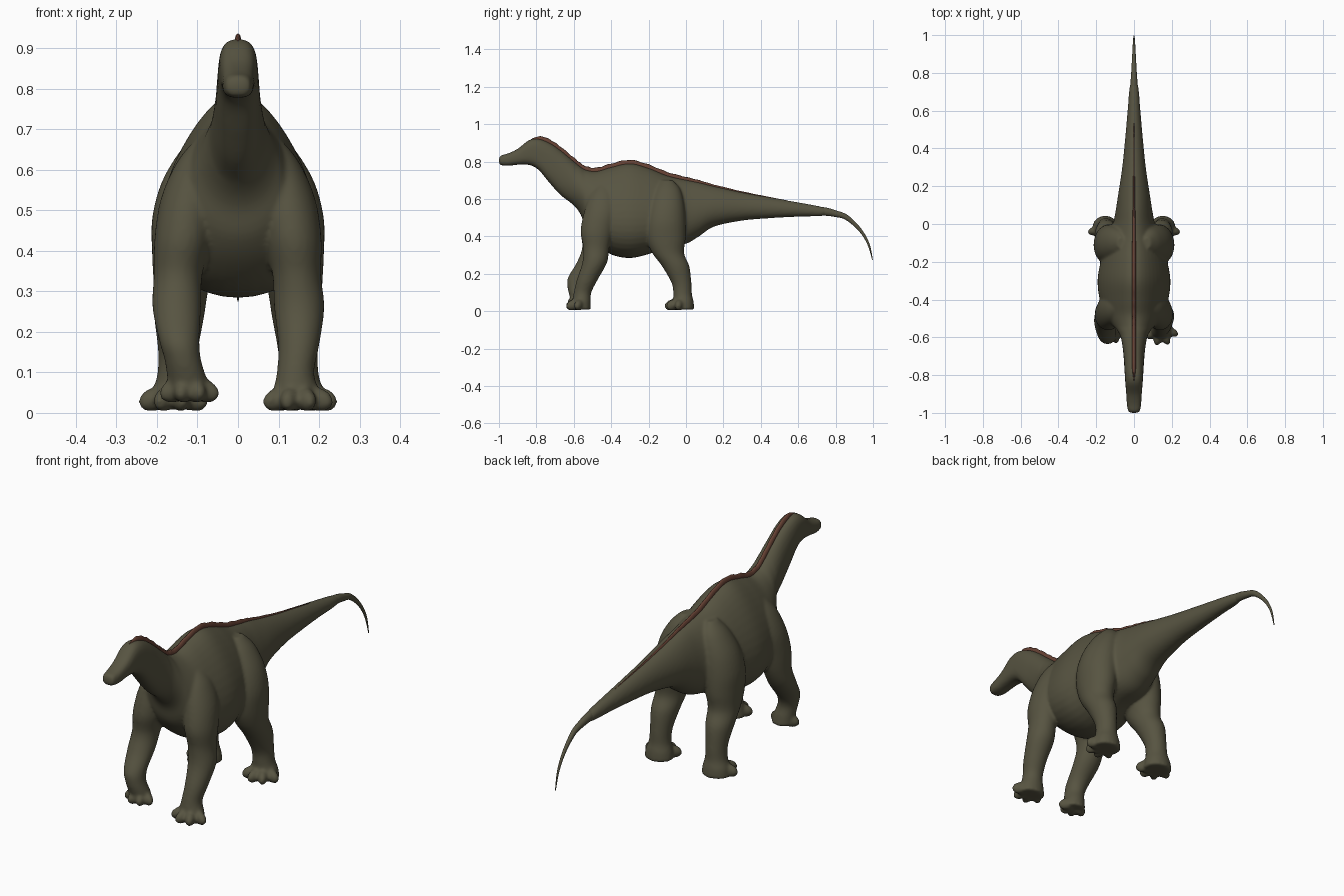
import bpy, bmesh, math
from mathutils import Matrix, Vector

if "Cube" in bpy.data.objects:
    bpy.data.objects.remove(bpy.data.objects["Cube"], do_unlink=True)


def material(name, rgb):
    m = bpy.data.materials.new(name)
    m.use_nodes = True
    m.diffuse_color = (*rgb, 1)
    node = m.node_tree.nodes["Principled BSDF"]
    node.inputs["Base Color"].default_value = (*rgb, 1)
    node.inputs["Roughness"].default_value = 0.8
    return m


olive = material("olive hide", (0.095, 0.088, 0.053))
brown = material("brown ridge", (0.13, 0.052, 0.033))


def spline(keys, steps):
    """Catmull-Rom interpolation through tuples of any length."""
    ext = [keys[0]] + list(keys) + [keys[-1]]
    out = []
    for i in range(len(keys) - 1):
        a, b, c, d = ext[i:i + 4]
        for s in range(steps):
            t = s / steps
            out.append([q + t / 2 * (r - p + t * (2 * p - 5 * q + 4 * r - w + t * (3 * (q - r) + w - p)))
                        for p, q, r, w in zip(a, b, c, d)])
    return out + [list(keys[-1])]


def skin(bm, rings):
    """Join rings of points into a capped tube."""
    loops = [[bm.verts.new(p) for p in ring] for ring in rings]
    n = len(loops[0])
    faces = [bm.faces.new(loops[0]), bm.faces.new(loops[-1])]
    for a, b in zip(loops, loops[1:]):
        for i in range(n):
            j = (i + 1) % n
            faces.append(bm.faces.new((a[i], a[j], b[j], b[i])))
    bmesh.ops.recalc_face_normals(bm, faces=faces)


def finish(name, bm, mat):
    me = bpy.data.meshes.new(name)
    bm.to_mesh(me)
    bm.free()
    me.materials.append(mat)
    me.shade_smooth()
    ob = bpy.data.objects.new(name, me)
    bpy.context.collection.objects.link(ob)
    return ob


def angles(n):
    return [2 * math.pi * i / n for i in range(n)]


def body_ring(y, top, low, w, n=40):
    """Upright section: boxy at the head, egg-shaped at the chest."""
    mid, half, k = (top + low) / 2, (top - low) / 2, min(0.34, w * 1.8)
    e = min(1, max(.72, .72 + (y + .78) * 1.5))
    k = k if y > -.6 else k * .5
    ring = []
    for a in angles(n):
        c, s = (math.copysign(abs(v) ** e, v) for v in (math.cos(a), math.sin(a)))
        ring.append((w * c * (1 - k * s), y, mid + half * s))
    return ring


# Head, neck, torso and tail base: y, top, bottom, half width
profile = [
    (-1, .816, .792, .018), (-.99, .832, .781, .031), (-.95, .844, .777, .038),
    (-.9, .868, .783, .041), (-.84, .914, .782, .046), (-.79, .921, .757, .049),
    (-.73, .9, .686, .053), (-.67, .86, .62, .058), (-.6, .802, .565, .07),
    (-.56, .77, .51, .09), (-.535, .756, .43, .112), (-.48, .748, .36, .148),
    (-.4, .77, .303, .174), (-.3, .79, .284, .184), (-.2, .765, .305, .17),
    (-.1, .725, .34, .145), (0, .702, .36, .11), (.07, .688, .4, .096),
    (.15, .668, .452, .084), (.3, .635, .484, .062), (.45, .608, .497, .047),
    (.6, .582, .505, .034), (.72, .56, .508, .024), (.78, .54, .52, .008)]
body = bmesh.new()
skin(body, [body_ring(*s) for s in spline(profile, 5)])

# Drooping tail tip: y, z, radius; sections follow the path
path = spline([(.66, .538, .022), (.74, .533, .022), (.8, .521, .0175), (.86, .5, .0135),
               (.93, .435, .009), (.975, .36, .006), (.997, .275, .002)], 6)
rings = []
for i, (y, z, r) in enumerate(path):
    a, b = path[max(i - 1, 0)], path[min(i + 1, len(path) - 1)]
    up = Vector((0, a[1] - b[1], b[0] - a[0])).normalized()
    rings.append([Vector((r * .85 * math.cos(t), y, z)) + up * r * math.sin(t) for t in angles(16)])
bm = bmesh.new()
skin(bm, rings)
finish("tail_tip", bm, olive)

# Ridge along the spine, slightly wavy and fading into the tail
bm = bmesh.new()
crest = [s for s in spline(profile, 5) if -.83 < s[0] < .55]
rings = []
for i, (y, top, low, w) in enumerate(crest):
    fade = min(1, i / 6, (len(crest) - 1 - i) / 28)
    rise = (.019 + .002 * math.sin(i * 1.7)) * fade
    base, tip = .005 + .008 * fade, .001 + .005 * fade
    rings.append([(base, y, top - .018), (tip, y, top + rise * .8), (0, y, top + rise),
                  (-tip, y, top + rise * .8), (-base, y, top - .018)])
skin(bm, rings)
finish("spine_ridge", bm, brown)


def leg(bm, side, sections, toe_centre, reach, turn=0.0):
    """Leg from horizontal sections (x, y, z, rx, ry) with a fan of toes."""
    skin(bm, [[(side * (x + rx * math.cos(a)), y + ry * math.sin(a), z) for a in angles(28)]
              for x, y, z, rx, ry in spline(sections, 5)])
    cx, cy, cz = toe_centre
    for deg in (-62, -22, 18, 62):
        t = math.radians(deg + turn)
        spot = Vector((side * (cx + reach * math.sin(t)), cy - reach * math.cos(t), cz))
        mat = (Matrix.Translation(spot) @ Matrix.Rotation(side * t, 4, "Z")
               @ Matrix.Rotation(.3, 4, "X") @ Matrix.Diagonal((.023, .044, .029, 1)))
        bmesh.ops.create_uvsphere(bm, u_segments=16, v_segments=10, radius=1, matrix=mat)


# Hind legs
hind = [(.07, -.1, .7, .02, .03), (.085, -.1, .65, .055, .07), (.11, -.105, .57, .078, .095),
        (.125, -.11, .48, .087, .108), (.133, -.108, .39, .079, .106), (.14, -.095, .31, .068, .085),
        (.145, -.055, .24, .062, .073), (.148, -.024, .15, .049, .053), (.15, -.018, .09, .05, .05),
        (.152, -.014, .05, .062, .055), (.152, -.014, .008, .068, .058)]
for side in (1, -1):
    leg(body, side, hind, (.152, -.02, .034), .055, 12)

# Front legs share the shoulder; the right one is lifted in mid-step
shoulder = [(.08, -.44, .68, .02, .03), (.1, -.445, .62, .05, .07), (.122, -.455, .53, .068, .09),
            (.136, -.475, .43, .07, .088)]
planted = [(.145, -.48, .34, .06, .07), (.151, -.488, .26, .062, .066), (.15, -.527, .17, .051, .056),
           (.142, -.553, .1, .046, .047), (.143, -.558, .05, .058, .049), (.143, -.558, .008, .064, .049)]
lifted = [(.148, -.485, .34, .06, .07), (.151, -.52, .26, .06, .064), (.145, -.575, .18, .05, .056),
          (.136, -.586, .13, .045, .048), (.125, -.575, .08, .049, .047), (.12, -.565, .036, .051, .043)]
leg(body, 1, shoulder + planted, (.145, -.55, .034), .055, 5)
leg(body, -1, shoulder + lifted, (.12, -.555, .055), .04)

# Fuse torso and legs into one soft skin
ob = finish("body", body, olive)
blend = ob.modifiers.new("blend", "REMESH")
blend.mode, blend.voxel_size, blend.use_smooth_shade = "VOXEL", .007, True
soften = ob.modifiers.new("soften", "SMOOTH")
soften.factor, soften.iterations = .5, 7
